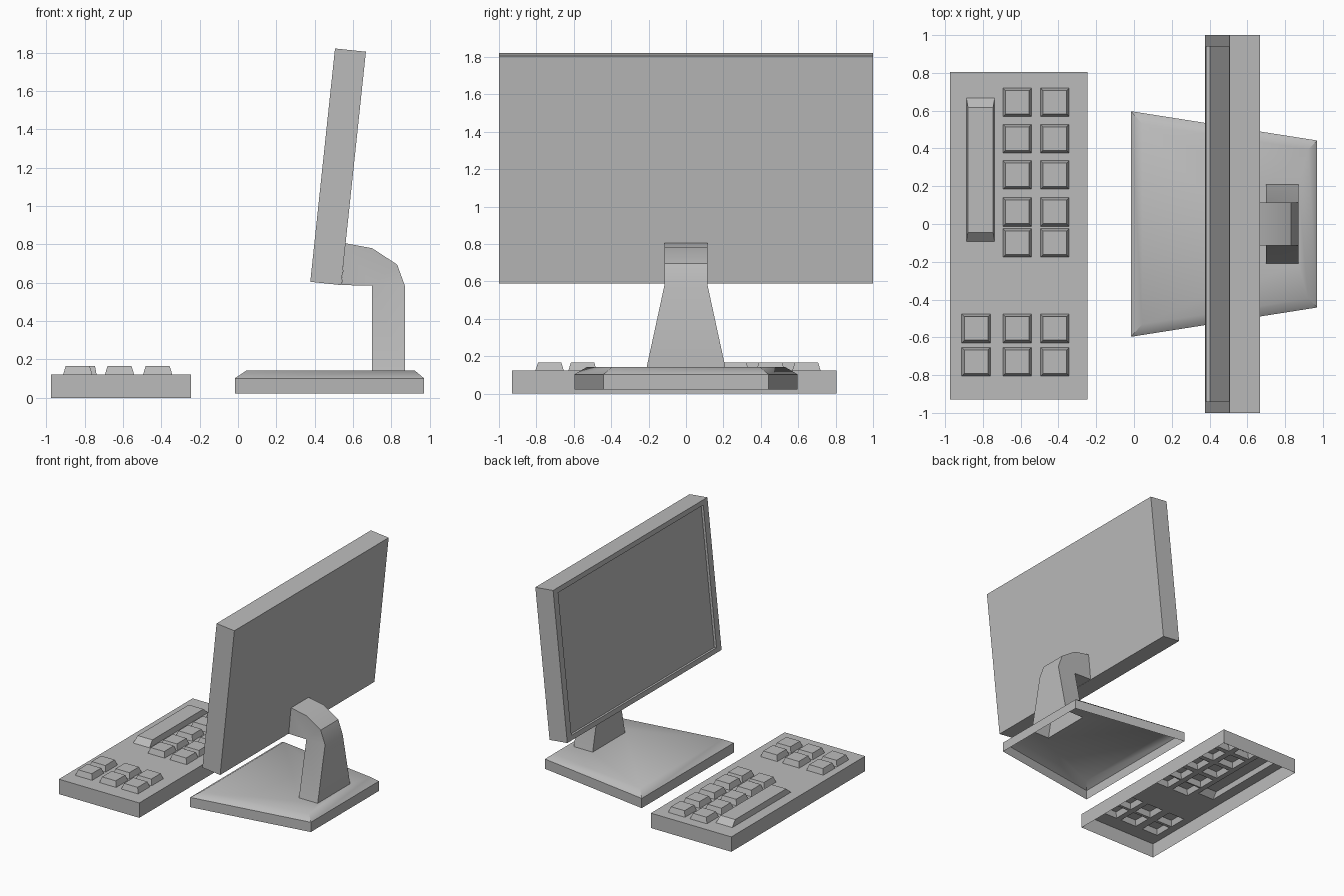
import bpy, bmesh, math
from mathutils import Vector

if "Cube" in bpy.data.objects:
    bpy.data.objects.remove(bpy.data.objects["Cube"], do_unlink=True)

GREY = bpy.data.materials.new("plain_grey")
GREY.use_nodes = True
GREY.diffuse_color = (0.5, 0.5, 0.5, 1)
GREY.node_tree.nodes["Principled BSDF"].inputs["Base Color"].default_value = (0.5, 0.5, 0.5, 1)


def finish(name, bm, smooth=None):
    """Weld, orient and link a mesh as a named object."""
    bmesh.ops.remove_doubles(bm, verts=bm.verts, dist=0.0005)
    bmesh.ops.recalc_face_normals(bm, faces=bm.faces)
    mesh = bpy.data.meshes.new(name)
    bm.to_mesh(mesh)
    bm.free()
    mesh.materials.append(GREY)
    obj = bpy.data.objects.new(name, mesh)
    bpy.context.collection.objects.link(obj)
    if smooth:
        bpy.ops.object.select_all(action="DESELECT")
        obj.select_set(True)
        bpy.context.view_layer.objects.active = obj
        bpy.ops.object.shade_smooth_by_angle(angle=math.radians(smooth))
    return obj


def face(bm, points):
    return bm.faces.new([bm.verts.new(p) for p in points])


def loft(bm, rings, cap=False):
    """Join successive closed rings with quads."""
    for a, b in zip(rings, rings[1:]):
        for i in range(len(a)):
            j = (i + 1) % len(a)
            face(bm, (a[i], a[j], b[j], b[i]))
    if cap:
        face(bm, rings[-1])


def rect(x0, x1, y0, y1, z):
    return [(x0, y0, z), (x1, y0, z), (x1, y1, z), (x0, y1, z)]


# Keyboard: open-bottomed shell whose keys are raised out of the top
X0, X1, Y0, Y1, DECK, KEY_TOP = -0.975, -0.245, -0.93, 0.805, 0.122, 0.167
KEY = 0.152
keys = [(x, x + KEY, y, y + KEY, 0.014, 0.014)
        for x in (-0.694, -0.495) for y in (0.568, 0.376, 0.184, -0.012, -0.176)]
keys += [(x, x + KEY, y, y + KEY, 0.014, 0.014)
         for x in (-0.912, -0.694, -0.495) for y in (-0.629, -0.805)]
keys.append((-0.887, -0.738, -0.092, 0.666, 0.008, 0.048))  # long bar

bm = bmesh.new()
loft(bm, [rect(X0, X1, Y0, Y1, 0), rect(X0, X1, Y0, Y1, DECK)])
xs = sorted({X0, X1} | {v for k in keys for v in k[:2]})
ys = sorted({Y0, Y1} | {v for k in keys for v in k[2:4]})
for xa, xb in zip(xs, xs[1:]):
    for ya, yb in zip(ys, ys[1:]):
        cx, cy = (xa + xb) / 2, (ya + yb) / 2
        if not any(k[0] < cx < k[1] and k[2] < cy < k[3] for k in keys):
            face(bm, rect(xa, xb, ya, yb, DECK))
for xa, xb, ya, yb, dx, dy in keys:
    loft(bm, [rect(xa, xb, ya, yb, DECK),
              rect(xa + dx, xb - dx, ya + dy, yb - dy, KEY_TOP)], cap=True)
finish("keyboard", bm)


# Base: tapered open-bottomed tray with a chamfered rim and a slot for the stand
def plan(front, back, half_front, half_back, z):
    return [(front, -half_front, z), (back, -half_back, z),
            (back, half_back, z), (front, half_front, z)]


bm = bmesh.new()
loft(bm, [plan(-0.016, 0.97, 0.597, 0.442, 0.022),
          plan(-0.016, 0.97, 0.597, 0.442, 0.102),
          plan(0.044, 0.922, 0.53, 0.395, 0.142),
          plan(0.70, 0.87, 0.21, 0.21, 0.142)])
finish("monitor_base", bm, smooth=40)

# Stand: flared column bending forward into the screen (x, z, half width)
profile = [(0.54, 0.588, 0.114), (0.70, 0.585, 0.114), (0.70, 0.142, 0.21),
           (0.87, 0.142, 0.21), (0.87, 0.585, 0.114), (0.83, 0.695, 0.114),
           (0.70, 0.78, 0.114), (0.56, 0.806, 0.114)]
left = [(x, w, z) for x, z, w in profile]
right = [(x, -w, z) for x, z, w in profile]
bm = bmesh.new()
for i in (0, 1, 3, 4, 5, 6):
    face(bm, (left[i], left[i + 1], right[i + 1], right[i]))
for side in (left, right):
    face(bm, side[1:5])
    face(bm, side[:2] + side[4:])
finish("monitor_stand", bm, smooth=35)

# Screen: tilted slab with a bezel around a recessed panel
origin = Vector((0.377, 0, 0.605))
up = Vector((0.129, 0, 1.217))
height = up.length
up.normalize()
inward = Vector((up.z, 0, -up.x))


def screen_ring(depth, dy, dz):
    return [origin + inward * depth + up * h + Vector((0, y, 0))
            for y, h in ((-1 + dy, dz), (1 - dy, dz),
                         (1 - dy, height - dz), (-1 + dy, height - dz))]


bm = bmesh.new()
back = screen_ring(0.162, 0, 0)
face(bm, back)
loft(bm, [back, screen_ring(0, 0, 0), screen_ring(0, 0.06, 0.04),
          screen_ring(0.02, 0.06, 0.04)], cap=True)
finish("monitor_screen", bm)
